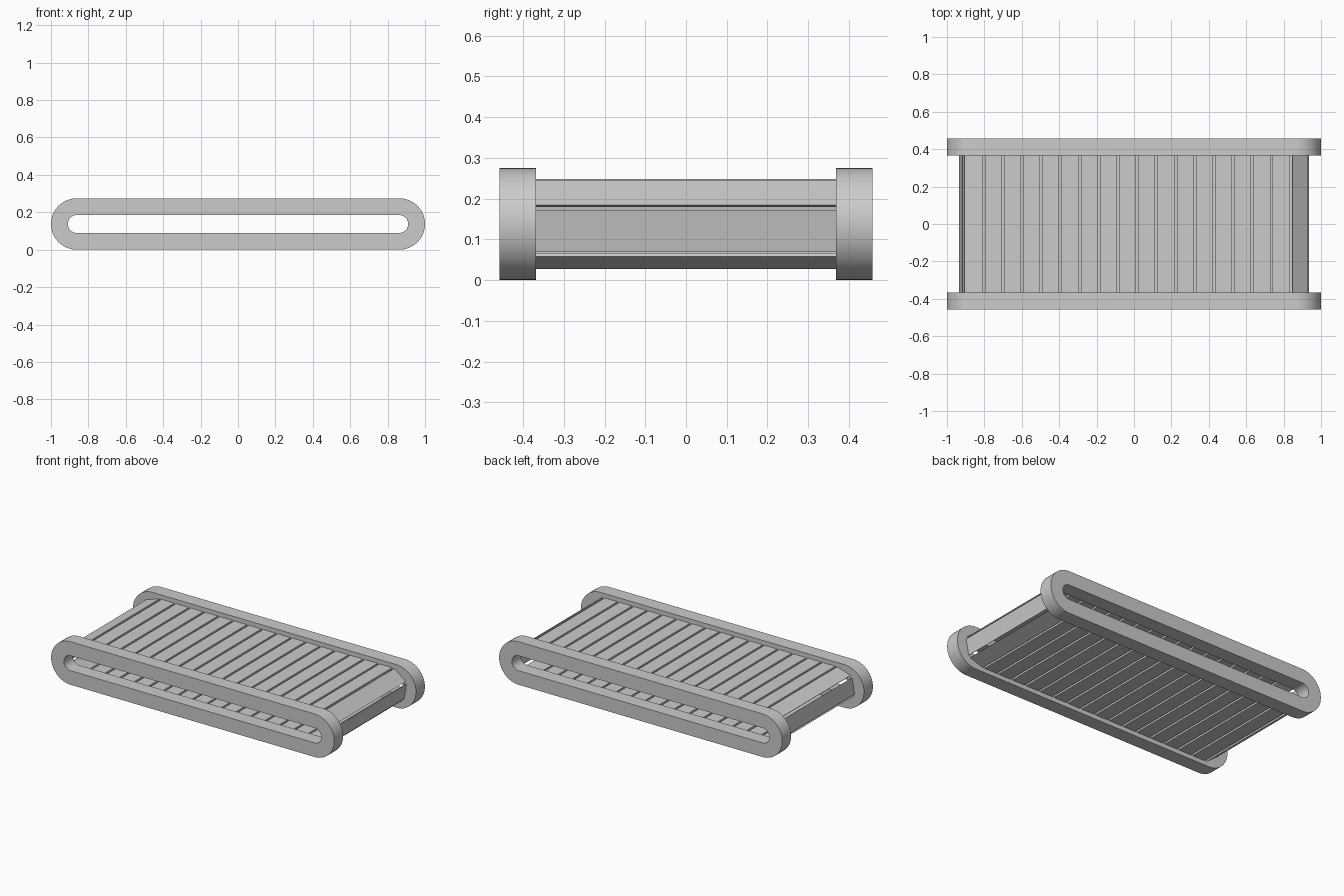
import bpy, bmesh, math

if "Cube" in bpy.data.objects:
    bpy.data.objects.remove(bpy.data.objects["Cube"])

HALF = 0.8295      # half length of the straight run of the slat loop
MID_Z = 0.1375     # height of the loop axis
PATH_R = 0.0925    # radius along which slats are spaced
ARC = math.pi * PATH_R
LOOP = 4 * HALF + 2 * ARC
COUNT = 38
PITCH = LOOP / COUNT
GAP = 0.013

grey = bpy.data.materials.new("grey")
grey.diffuse_color = (0.6, 0.6, 0.6, 1)
grey.use_nodes = True
grey.node_tree.nodes["Principled BSDF"].inputs["Base Color"].default_value = grey.diffuse_color


def make_object(name, bm):
    bmesh.ops.recalc_face_normals(bm, faces=bm.faces)
    mesh = bpy.data.meshes.new(name)
    bm.to_mesh(mesh)
    bm.free()
    mesh.materials.append(grey)
    obj = bpy.data.objects.new(name, mesh)
    bpy.context.collection.objects.link(obj)
    return obj


def stadium(half, radius, n=24):
    """Points of a rounded-end outline in the xz plane."""
    pts = []
    for side, start in ((1, -math.pi / 2), (-1, math.pi / 2)):
        for i in range(n + 1):
            a = start + math.pi * i / n
            pts.append((side * half + radius * math.cos(a), MID_Z + radius * math.sin(a)))
    return pts


def loop_point(s, radius):
    """Point at distance s clockwise from the top centre, at a given radius."""
    s %= LOOP
    if s < HALF:
        return s, MID_Z + radius
    s -= HALF
    if s < ARC:
        a = s / PATH_R
        return HALF + radius * math.sin(a), MID_Z + radius * math.cos(a)
    s -= ARC
    if s < 2 * HALF:
        return HALF - s, MID_Z - radius
    s -= 2 * HALF
    if s < ARC:
        a = s / PATH_R
        return -HALF - radius * math.sin(a), MID_Z - radius * math.cos(a)
    return s - ARC - HALF, MID_Z + radius


# Side rails: thick rounded rings
def side_rail(name, y0, y1):
    bm = bmesh.new()
    rings = []
    for pts in (stadium(0.8625, 0.1375), stadium(0.8625, 0.0475)):
        rings.append([[bm.verts.new((x, y, z)) for x, z in pts] for y in (y0, y1)])
    (of, ob), (nf, nb) = rings
    n = len(of)
    for i in range(n):
        j = (i + 1) % n
        for a, b in ((of, ob), (ob, nb), (nb, nf), (nf, of)):
            bm.faces.new((a[i], a[j], b[j], b[i]))
    obj = make_object(name, bm)
    bpy.context.view_layer.objects.active = obj
    obj.select_set(True)
    bpy.ops.object.shade_smooth_by_angle(angle=math.radians(35))
    obj.select_set(False)


side_rail("front_rail", -0.4575, -0.3675)
side_rail("back_rail", 0.3675, 0.4575)

# Belt slats: flat planks following the loop
bm = bmesh.new()
for k in range(COUNT):
    s0 = 0.017 + k * PITCH + GAP / 2
    s1 = s0 + PITCH - GAP
    profile = [loop_point(s0, 0.11), loop_point(s1, 0.11),
               loop_point(s1, 0.098), loop_point(s0, 0.098)]
    front, back = [[bm.verts.new((x, y, z)) for x, z in profile] for y in (-0.37, 0.37)]
    bm.faces.new(front)
    bm.faces.new(back[::-1])
    for i in range(4):
        j = (i + 1) % 4
        bm.faces.new((front[i], back[i], back[j], front[j]))
make_object("belt_slats", bm)
